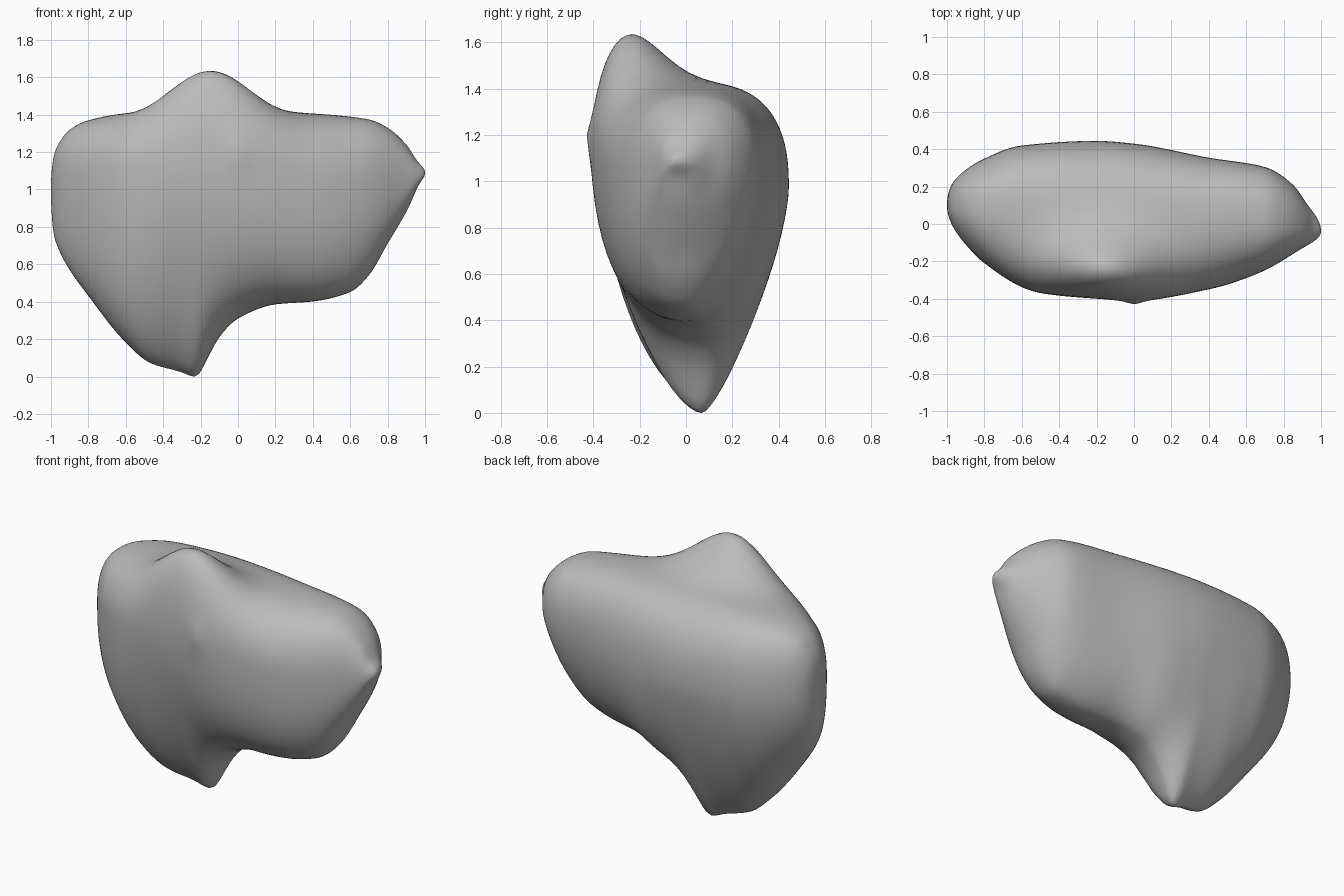
import bpy
import bmesh
import math

STATIONS, RING = 120, 72

if "Cube" in bpy.data.objects:
    bpy.data.objects.remove(bpy.data.objects["Cube"], do_unlink=True)


def spread(x):
    """Map x to an angle so that rounded ends are sampled evenly."""
    return math.acos(max(-1.0, min(1.0, -x)))


def profile(*points):
    """Return a smooth function of x through the given (x, value) points."""
    ts = [spread(p[0]) for p in points]
    vs = [p[1] for p in points]
    steps = [(vs[i + 1] - vs[i]) / (ts[i + 1] - ts[i]) for i in range(len(ts) - 1)]
    slopes = [steps[0]]
    for a, b in zip(steps, steps[1:]):
        slopes.append(2 * a * b / (a + b) if a * b > 0 else 0.0)
    slopes.append(steps[-1])

    def evaluate(x):
        t = spread(x)
        i = 0
        while i < len(steps) - 1 and t > ts[i + 1]:
            i += 1
        h = ts[i + 1] - ts[i]
        u = (t - ts[i]) / h
        w = u * u * (3 - 2 * u)
        bend = u * (1 - u) * h
        return (vs[i] * (1 - w) + vs[i + 1] * w
                + bend * ((1 - u) * slopes[i] - u * slopes[i + 1]))
    return evaluate


# Outline seen from the front, without the peak
top = profile((-1, 1), (-.985, 1.18), (-.95, 1.26), (-.9, 1.32), (-.8, 1.37), (-.6, 1.405),
              (-.2, 1.42), (.4, 1.405), (.7, 1.375), (.8, 1.33), (.9, 1.24), (.96, 1.15), (1, 1.09))
bottom = profile((-1, 1), (-.985, .76), (-.95, .66), (-.8, .43), (-.6, .18), (-.47, .07), (-.3, .02),
                 (-.22, -.01), (-.19, .04), (-.1, .21), (0, .31), (.2, .385), (.4, .4),
                 (.6, .45), (.7, .54), (.8, .71), (.9, .88), (.97, 1.03), (1, 1.09))

# Outline seen from above
front = profile((-1, .1), (-.98, .01), (-.9, -.11), (-.8, -.21), (-.5, -.37), (-.2, -.4),
                (0, -.41), (.4, -.35), (.65, -.27), (.9, -.13), (1, -.04))
back = profile((-1, .1), (-.98, .2), (-.9, .29), (-.8, .35), (-.6, .42), (-.2, .445),
               (0, .43), (.4, .355), (.7, .305), (.85, .21), (.93, .1), (1, -.04))

# Paths of the crest, the keel and the widest line on each side
crest = profile((-1, .1), (-.6, .1), (0, .06), (.4, .04), (1, -.04))
keel = profile((-1, .1), (-.6, .02), (-.22, .07), (.02, .1), (.3, .03), (1, -.04))
front_widest = profile((-1, 1), (0, 1.13), (.6, 1.02), (1, 1.09))
back_widest = profile((-1, 1), (0, .97), (.6, 1.05), (1, 1.09))


def soft_bottom(x):
    """Bottom outline averaged along x, used higher up the flanks."""
    reach = .1 * (1 - x * x)
    return sum(bottom(x + reach * j) for j in range(-3, 4)) / 7


def section(x):
    """Cross-section made of four superellipse quarters, with a peak."""
    leg = math.exp(-((x + .3) / .4) ** 2)
    peak = .285 * math.exp(-((x + .155) / .31) ** 2)
    floor = soft_bottom(x)
    for k in range(RING):
        angle = math.tau * k / RING
        c, s = math.cos(angle), math.sin(angle)
        side, widest = (back, back_widest) if c >= 0 else (front, front_widest)
        axis = crest if s >= 0 else keel
        if s >= 0:
            power = 2.5 if c >= 0 else 2.3
        else:
            power = 1.8 - .35 * leg if c >= 0 else 2.5 - .85 * leg
        across, up = abs(c) ** (2 / power), abs(s) ** (2 / power)
        y = axis(x) + (side(x) - axis(x)) * across
        if s >= 0:
            z = widest(x) + (top(x) - widest(x)) * up
            # peak rising near the front
            z += peak * math.exp(-((y + .28) / .22) ** 2) * (1 - (1 - s) ** 3)
        else:
            low = floor + (bottom(x) - floor) * up ** 3
            z = widest(x) + (low - widest(x)) * up
        # small pinched tip on the front
        if c < 0:
            y -= .045 * math.exp(-math.hypot(x, z - 1.19) / .04)
        yield x, y, z


# Body lofted from end to end
bm = bmesh.new()
left_tip = bm.verts.new((-1, .1, 1))
right_tip = bm.verts.new((1, -.04, 1.09))
rings = []
for i in range(1, STATIONS):
    x = -math.cos(math.pi * i / STATIONS)
    rings.append([bm.verts.new(p) for p in section(x)])
for k in range(RING):
    n = (k + 1) % RING
    bm.faces.new((left_tip, rings[0][k], rings[0][n]))
    bm.faces.new((right_tip, rings[-1][n], rings[-1][k]))
    for a, b in zip(rings, rings[1:]):
        bm.faces.new((a[k], b[k], b[n], a[n]))

# Soften the seams between the quarters
for _ in range(3):
    bmesh.ops.smooth_vert(bm, verts=[v for r in rings[3:-3] for v in r], factor=.3,
                          use_axis_x=True, use_axis_y=True, use_axis_z=True)
bmesh.ops.recalc_face_normals(bm, faces=bm.faces)
mesh = bpy.data.meshes.new("body")
bm.to_mesh(mesh)
bm.free()

body = bpy.data.objects.new("body", mesh)
bpy.context.collection.objects.link(body)

# Plain grey surface
grey = bpy.data.materials.new("plain grey")
grey.use_nodes = True
colour = (.5, .5, .5, 1)
grey.diffuse_color = colour
grey.node_tree.nodes["Principled BSDF"].inputs["Base Color"].default_value = colour
mesh.materials.append(grey)

bpy.ops.object.select_all(action="DESELECT")
body.select_set(True)
bpy.context.view_layer.objects.active = body
bpy.ops.object.shade_smooth_by_angle(angle=math.radians(50))
